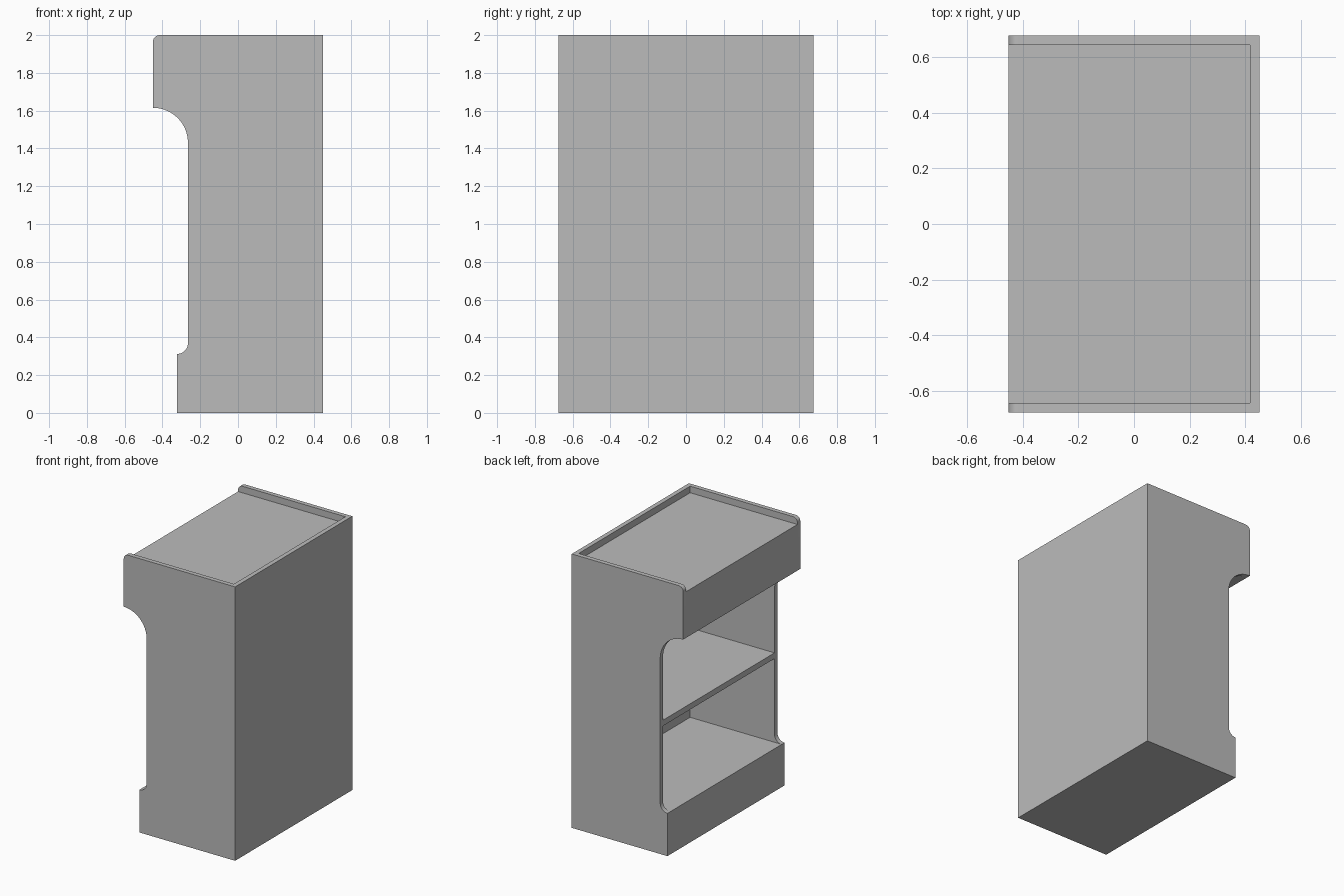
import bpy, bmesh
from math import sin, cos, radians

cube = bpy.data.objects.get("Cube")
if cube:
    bpy.data.objects.remove(cube, do_unlink=True)

# Overall sizes
HALF_X, HALF_Y, HEIGHT = 0.45, 0.676, 2.0
BOARD = 0.033
FRONT = -0.265        # front edge of the open section
PLINTH_FRONT, PLINTH_TOP = -0.323, 0.312
HEAD_BOTTOM, HEAD_TOP = 1.615, 1.952
INNER_Y = HALF_Y - BOARD

grey = bpy.data.materials.new("plain grey")
grey.use_nodes = True
grey.diffuse_color = (0.5, 0.5, 0.5, 1)
grey.node_tree.nodes["Principled BSDF"].inputs["Base Color"].default_value = (0.5, 0.5, 0.5, 1)


def arc(cx, cz, r, start, end, steps=12):
    angles = [radians(start + (end - start) * i / steps) for i in range(steps + 1)]
    return [(cx + r * cos(a), cz + r * sin(a)) for a in angles]


def extrude_profile(name, points, y0, y1):
    """Solid made from an x-z outline, swept from y0 to y1."""
    bm = bmesh.new()
    face = bm.faces.new([bm.verts.new((x, y0, z)) for x, z in points])
    swept = bmesh.ops.extrude_face_region(bm, geom=[face])["geom"]
    verts = [v for v in swept if isinstance(v, bmesh.types.BMVert)]
    bmesh.ops.translate(bm, verts=verts, vec=(0, y1 - y0, 0))
    bmesh.ops.recalc_face_normals(bm, faces=bm.faces)
    mesh = bpy.data.meshes.new(name)
    bm.to_mesh(mesh)
    bm.free()
    mesh.materials.append(grey)
    obj = bpy.data.objects.new(name, mesh)
    bpy.context.collection.objects.link(obj)
    return obj


def board(name, x0, x1, z0, z1):
    """Board running between the two side panels."""
    return extrude_profile(name, [(x0, z0), (x1, z0), (x1, z1), (x0, z1)],
                           -INNER_Y, INNER_Y)


# Side panels with the curved cut-out and a rounded top corner
r_low = FRONT - PLINTH_FRONT
r_high = FRONT + HALF_X
r_top = 0.035
outline = [(HALF_X, 0), (HALF_X, HEIGHT)]
outline += arc(-HALF_X + r_top, HEIGHT - r_top, r_top, 90, 180, 8)
outline += arc(-HALF_X, HEAD_BOTTOM - r_high, r_high, 90, 0, 20)
outline += arc(PLINTH_FRONT, PLINTH_TOP + r_low, r_low, 0, -90)
outline += [(PLINTH_FRONT, 0)]

panels = [extrude_profile("side_panel_left", outline, INNER_Y, HALF_Y),
          extrude_profile("side_panel_right", outline, -HALF_Y, -INNER_Y)]

# Boards and boxes between the panels
inner_x = HALF_X - BOARD
board("rear_panel", inner_x, HALF_X, 0, HEIGHT)
board("plinth", PLINTH_FRONT, inner_x, 0, PLINTH_TOP)
board("middle_shelf", FRONT, inner_x, 0.923, 0.965)
board("head_box", -HALF_X, inner_x, HEAD_BOTTOM, HEAD_TOP)

# Smooth the curved edges only
bpy.ops.object.select_all(action='DESELECT')
for panel in panels:
    panel.select_set(True)
bpy.context.view_layer.objects.active = panels[0]
bpy.ops.object.shade_smooth_by_angle(angle=radians(30))
